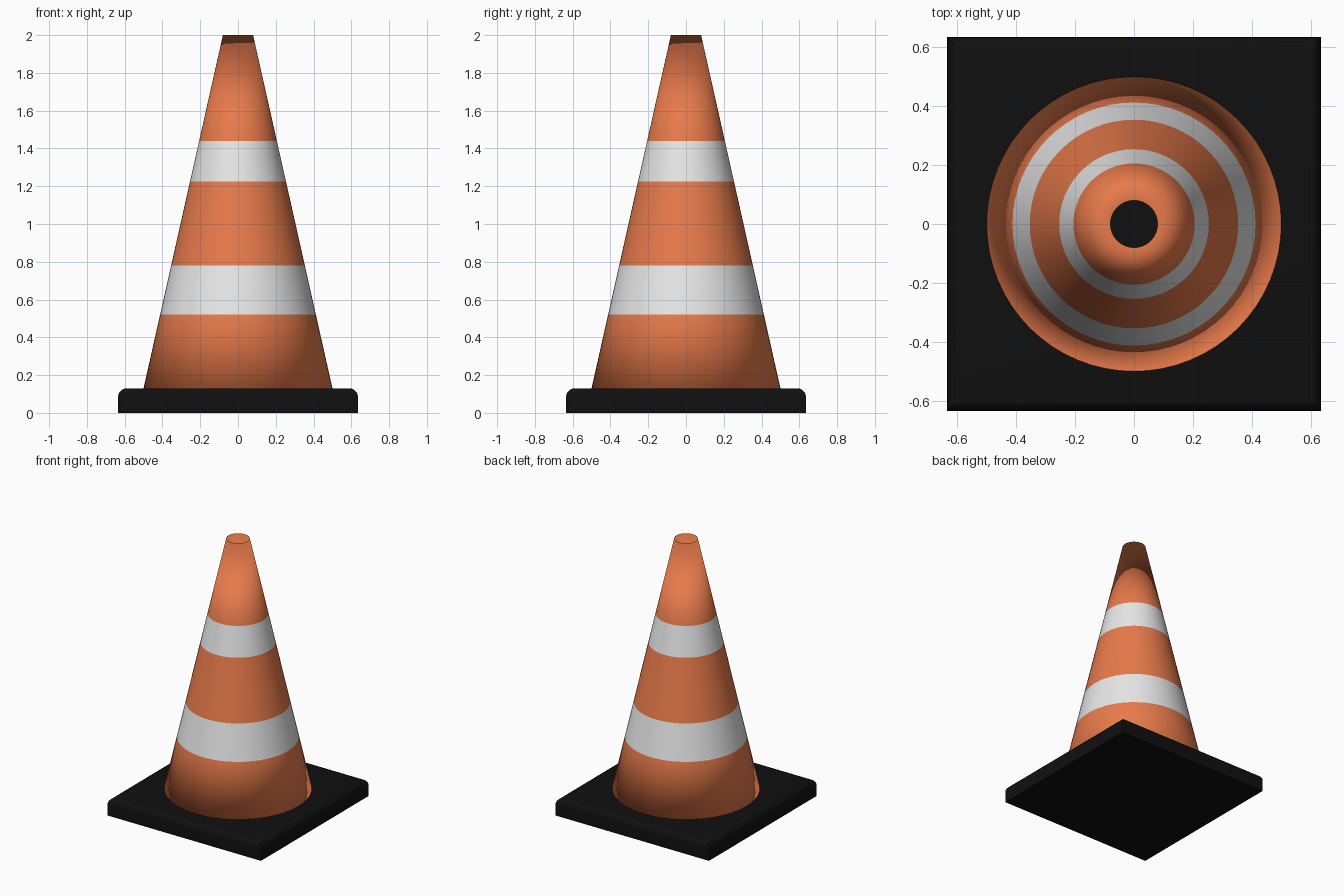
import bpy, bmesh, math

cube = bpy.data.objects.get("Cube")
if cube:
    bpy.data.objects.remove(cube, do_unlink=True)

SEGMENTS = 64
BASE_HALF, BASE_TOP = 0.635, 0.13
BOTTOM_R, TOP_R, TOP_Z = 0.5, 0.08, 2.0
STRIPES = [(0.52, 0.78), (1.225, 1.44)]


def material(name, rgb):
    mat = bpy.data.materials.new(name)
    mat.use_nodes = True
    color = (*rgb, 1.0)
    mat.diffuse_color = color
    bsdf = next(n for n in mat.node_tree.nodes if n.type == 'BSDF_PRINCIPLED')
    bsdf.inputs["Base Color"].default_value = color
    return mat


def make_object(name, bm, mats):
    bmesh.ops.recalc_face_normals(bm, faces=bm.faces)
    mesh = bpy.data.meshes.new(name)
    bm.to_mesh(mesh)
    bm.free()
    for mat in mats:
        mesh.materials.append(mat)
    obj = bpy.data.objects.new(name, mesh)
    bpy.context.collection.objects.link(obj)
    return obj


orange = material("orange plastic", (0.8, 0.195, 0.07))
white = material("white stripe", (0.8, 0.8, 0.8))
black = material("black rubber", (0.005, 0.005, 0.005))

# Square base with rounded upper edges
bm = bmesh.new()
bmesh.ops.create_cube(bm, size=1)
for v in bm.verts:
    v.co.x *= 2 * BASE_HALF
    v.co.y *= 2 * BASE_HALF
    v.co.z = (v.co.z + 0.5) * BASE_TOP
top_edges = [e for e in bm.edges if all(v.co.z > BASE_TOP / 2 for v in e.verts)]
bmesh.ops.bevel(bm, geom=top_edges, offset=0.045, segments=5, profile=0.5,
                affect='EDGES')
base = make_object("base", bm, [black])
bpy.context.view_layer.objects.active = base
base.select_set(True)
bpy.ops.object.shade_smooth_by_angle(angle=math.radians(35))
base.select_set(False)

# Hollow cone: sloping outside, straight bore, flat underside
heights = [BASE_TOP, *[z for stripe in STRIPES for z in stripe], TOP_Z]
slope = (TOP_R - BOTTOM_R) / (TOP_Z - BASE_TOP)
profile = [(BOTTOM_R + slope * (z - BASE_TOP), z) for z in heights]
profile.append((TOP_R, BASE_TOP))

bm = bmesh.new()
rings = []
for r, z in profile:
    angles = [2 * math.pi * i / SEGMENTS for i in range(SEGMENTS)]
    rings.append([bm.verts.new((r * math.cos(a), r * math.sin(a), z)) for a in angles])
for k, ring in enumerate(rings):
    above = rings[(k + 1) % len(rings)]
    for i in range(SEGMENTS):
        j = (i + 1) % SEGMENTS
        face = bm.faces.new((ring[i], ring[j], above[j], above[i]))
        face.smooth = True
        # Stripes lie between alternate outer rings
        face.material_index = int(k in (1, 3))
make_object("cone", bm, [orange, white])
